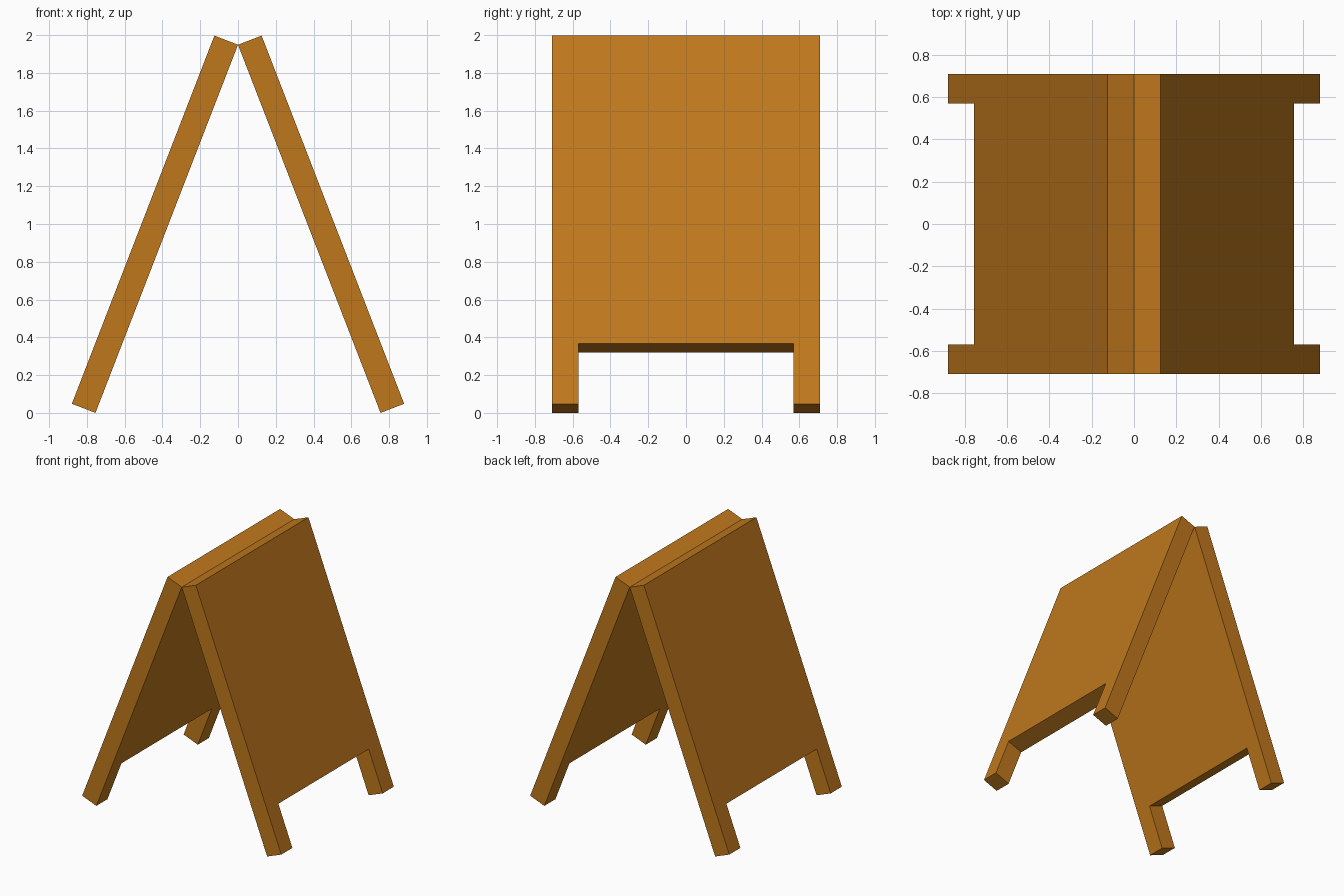
import bpy, bmesh, math
from mathutils import Matrix

if "Cube" in bpy.data.objects:
    bpy.data.objects.remove(bpy.data.objects["Cube"])

HALF_W, LEG_W = 0.71, 0.14           # half panel width, leg width
LENGTH, THICK, NOTCH = 2.09, 0.134, 0.343
TILT = math.atan2(0.755, 1.95)

wood = bpy.data.materials.new("wood")
wood.diffuse_color = (0.52, 0.186, 0.012, 1)
wood.use_nodes = True
wood.node_tree.nodes["Principled BSDF"].inputs["Base Color"].default_value = wood.diffuse_color


def board(name, side):
    # Outline in (y, distance up the board): a panel with two short legs
    inner = HALF_W - LEG_W
    outline = [(-HALF_W, 0), (-inner, 0), (-inner, NOTCH), (inner, NOTCH),
               (inner, 0), (HALF_W, 0), (HALF_W, LENGTH), (-HALF_W, LENGTH)]
    bm = bmesh.new()
    face = bm.faces.new([bm.verts.new((0, y, h - LENGTH)) for y, h in outline])
    # Give the board its thickness away from the hinge
    ext = bmesh.ops.extrude_face_region(bm, geom=[face], use_keep_orig=True)
    moved = [g for g in ext["geom"] if isinstance(g, bmesh.types.BMVert)]
    bmesh.ops.translate(bm, verts=moved, vec=(THICK, 0, 0))
    # Tilt about the hinge line, lift it, then flip for the left side
    place = (Matrix.Diagonal((side, 1, 1, 1))
             @ Matrix.Translation((0, 0, LENGTH * math.cos(TILT)))
             @ Matrix.Rotation(-TILT, 4, 'Y'))
    bmesh.ops.transform(bm, matrix=place, verts=bm.verts)
    bmesh.ops.recalc_face_normals(bm, faces=bm.faces)
    mesh = bpy.data.meshes.new(name)
    bm.to_mesh(mesh)
    bm.free()
    mesh.materials.append(wood)
    bpy.context.collection.objects.link(bpy.data.objects.new(name, mesh))


# Two hinged boards of the A-frame sign
board("right_board", 1)
board("left_board", -1)
